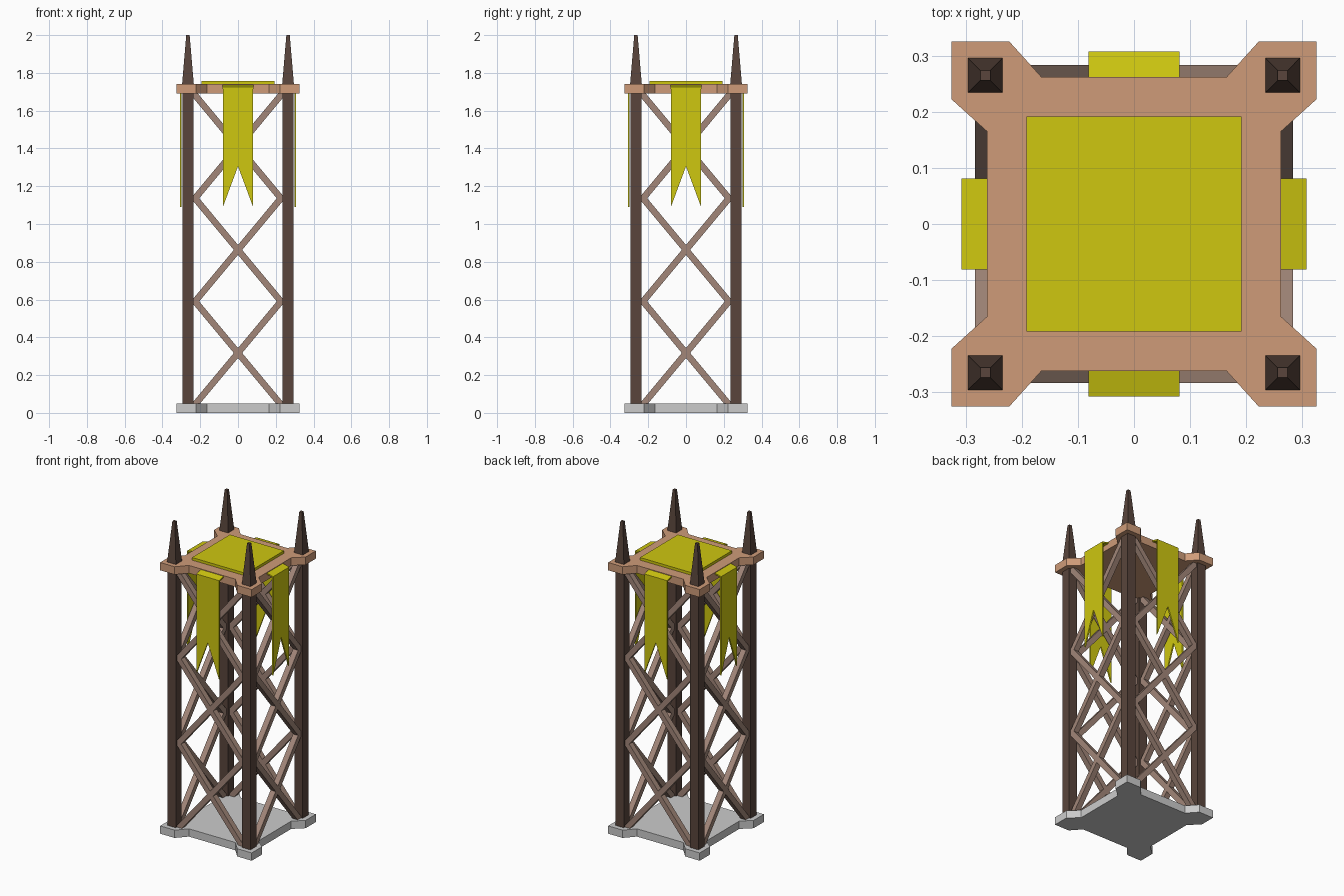
import bpy, bmesh, math
from mathutils import Vector, Matrix

if "Cube" in bpy.data.objects:
    bpy.data.objects.remove(bpy.data.objects["Cube"])


def material(name, rgb):
    m = bpy.data.materials.new(name)
    m.diffuse_color = (*rgb, 1)
    m.use_nodes = True
    m.node_tree.nodes["Principled BSDF"].inputs["Base Color"].default_value = m.diffuse_color
    return m


DARK = material("dark_wood", (0.10, 0.06, 0.045))
BRACE = material("brace_wood", (0.36, 0.24, 0.19))
DECK = material("deck_wood", (0.62, 0.33, 0.19))
CLOTH = material("yellow_cloth", (0.62, 0.57, 0.005))


def finish(name, bm, mat=None):
    bmesh.ops.recalc_face_normals(bm, faces=bm.faces)
    me = bpy.data.meshes.new(name)
    bm.to_mesh(me)
    bm.free()
    ob = bpy.data.objects.new(name, me)
    bpy.context.collection.objects.link(ob)
    if mat:
        me.materials.append(mat)
    return ob


def extrude(bm, points, offset):
    """Solid from a closed planar outline pushed along offset."""
    face = bm.faces.new([bm.verts.new(p) for p in points])
    out = bmesh.ops.extrude_face_region(bm, geom=[face], use_keep_orig=True)
    verts = [g for g in out["geom"] if isinstance(g, bmesh.types.BMVert)]
    bmesh.ops.translate(bm, verts=verts, vec=offset)


def plate(name, z0, z1, mat=None):
    """Square plate with flared corner pads."""
    quarter = [(0.262, 0.165), (0.325, 0.222), (0.325, 0.325),
               (0.222, 0.325), (0.165, 0.262)]
    pts = [Matrix.Rotation(k * math.pi / 2, 3, 'Z') @ Vector((x, y, z0))
           for k in range(4) for x, y in quarter]
    bm = bmesh.new()
    extrude(bm, pts, (0, 0, z1 - z0))
    return finish(name, bm, mat)


def taper(name, x, y, z0, z1, r0, r1, mat):
    """Square post, optionally tapered."""
    bm = bmesh.new()
    bmesh.ops.create_cone(
        bm, cap_ends=True, segments=4, depth=z1 - z0,
        radius1=r0 * math.sqrt(2), radius2=r1 * math.sqrt(2),
        matrix=Matrix.Translation((x, y, (z0 + z1) / 2)) @ Matrix.Rotation(math.pi / 4, 4, 'Z'))
    return finish(name, bm, mat)


# Stone base, wooden deck and cloth pad
plate("base_plate", 0, 0.05)
plate("top_deck", 1.69, 1.74, DECK)
taper("cloth_pad", 0, 0, 1.74, 1.757, 0.192, 0.192, CLOTH)

# Corner posts and spikes
for sx in (-1, 1):
    for sy in (-1, 1):
        taper("corner_post", sx * 0.265, sy * 0.265, 0.05, 1.69, 0.03, 0.03, DARK)
        taper("corner_spike", sx * 0.265, sy * 0.265, 1.74, 2.0, 0.031, 0.009, DARK)

# One side's cross braces and banner, repeated around the tower
for k in range(4):
    turn = Matrix.Rotation(k * math.pi / 2, 4, 'Z')

    bm = bmesh.new()
    for level in range(3):
        zc = 0.317 + 0.546 * level
        for s in (-1, 1):
            angle = s * math.atan2(0.2725, 0.227)
            bmesh.ops.create_cube(
                bm, size=1,
                matrix=Matrix.Translation((0, -0.265, zc)) @ Matrix.Rotation(angle, 4, 'Y')
                @ Matrix.Diagonal((0.735, 0.036, 0.034, 1)))
    finish("cross_braces", bm, BRACE).data.transform(turn)

    # Swallow-tailed hanging cloth with a fold back to the deck edge
    bm = bmesh.new()
    tail = [(-0.08, 1.725), (-0.08, 1.09), (0, 1.305), (0.08, 1.09), (0.08, 1.725)]
    extrude(bm, [(x, -0.307, z) for x, z in tail], (0, 0.009, 0))
    fold = [(-0.255, 1.738), (-0.307, 1.725), (-0.307, 1.716), (-0.255, 1.729)]
    extrude(bm, [(-0.081, y, z) for y, z in fold], (0.162, 0, 0))
    finish("banner", bm, CLOTH).data.transform(turn)
